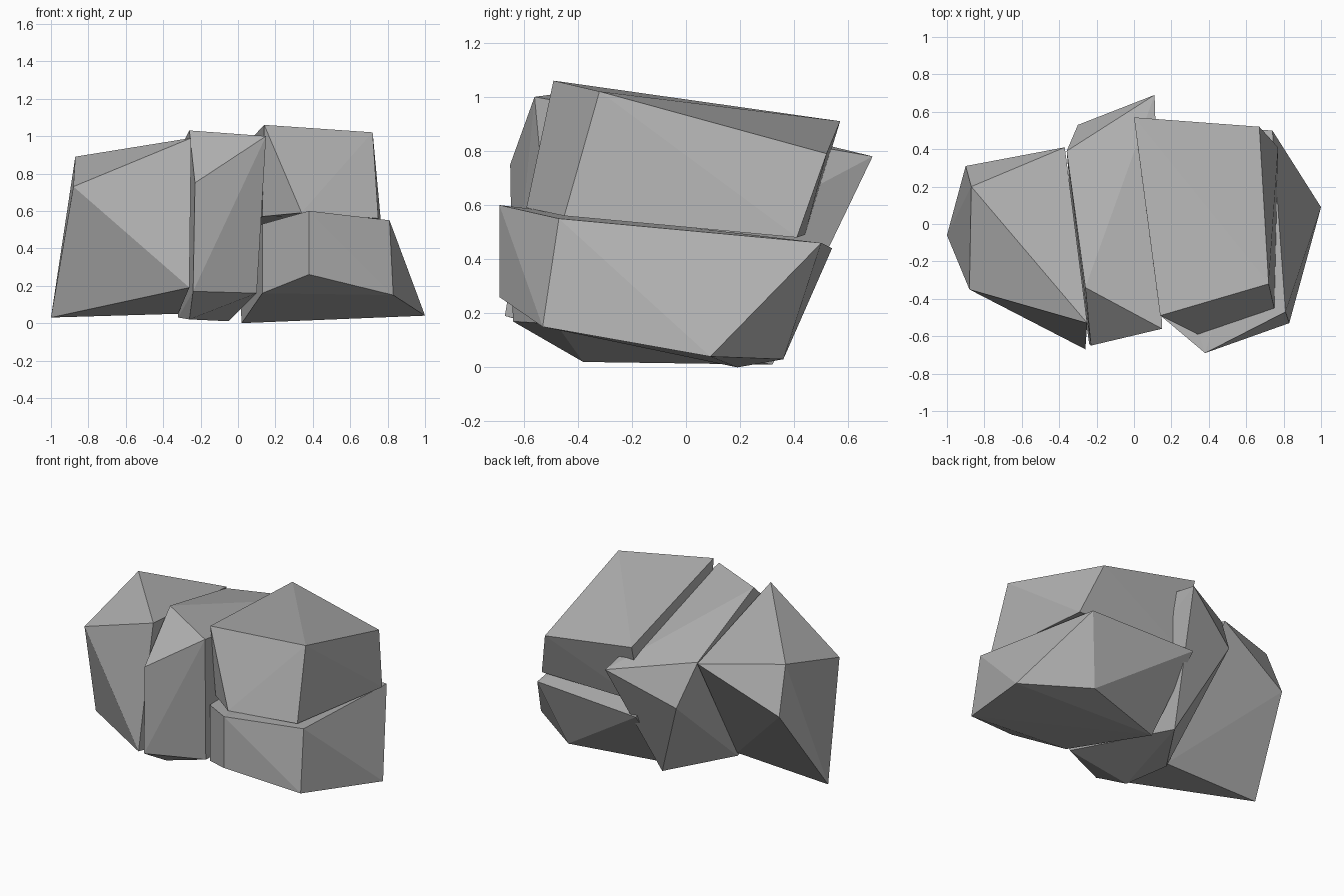
import bpy
import bmesh

# Remove the default object
default_cube = bpy.data.objects.get("Cube")
if default_cube:
    bpy.data.objects.remove(default_cube, do_unlink=True)


def make_material(name, colour):
    material = bpy.data.materials.new(name)
    material.use_nodes = True
    material.diffuse_color = colour
    shader = material.node_tree.nodes["Principled BSDF"]
    shader.inputs["Base Color"].default_value = colour
    shader.inputs["Roughness"].default_value = 0.9
    return material


stone_grey = make_material("stone grey", (0.45, 0.45, 0.45, 1))


def make_boulder(name, corners):
    """Wrap a faceted convex stone around its corner points."""
    bm = bmesh.new()
    for corner in corners:
        bm.verts.new(corner)
    hull = bmesh.ops.convex_hull(bm, input=bm.verts[:])
    leftover = {item for key in ("geom_interior", "geom_unused")
                for item in hull[key] if isinstance(item, bmesh.types.BMVert)}
    bmesh.ops.delete(bm, geom=list(leftover), context="VERTS")
    bmesh.ops.recalc_face_normals(bm, faces=bm.faces[:])
    mesh = bpy.data.meshes.new(name)
    bm.to_mesh(mesh)
    bm.free()
    mesh.materials.append(stone_grey)
    boulder = bpy.data.objects.new(name, mesh)
    bpy.context.collection.objects.link(boulder)
    return boulder


# Large outer stone on the -x side, leaning against the middle one
make_boulder("side_boulder", [
    # top corners
    (-.87, .2, .89), (-.88, -.35, .73), (-.25, -.53, .99), (-.37, .41, .84),
    # back shoulder and foot
    (-.9, .31, .59), (-1, -.06, .03), (-.26, -.67, .19), (-.32, -.08, .05),
])

# Narrow stone wedged through the centre
make_boulder("middle_boulder", [
    # top ridge from front to back
    (-.23, -.65, .75), (.15, -.56, 1), (-.26, -.34, 1.03),
    (-.36, .39, .84), (.11, .69, .78), (-.3, .53, .57),
    # underside
    (-.24, -.64, .17), (.1, -.48, .16), (-.26, -.38, .02),
    (-.32, -.08, .03), (-.05, .32, .01),
])

# Wide base stone on the +x side
make_boulder("lower_boulder", [
    # top rim
    (.13, -.48, .53), (.38, -.69, .6), (.81, -.47, .55),
    (.74, .5, .46), (-.01, .54, .44),
    # bottom rim
    (.13, -.48, .16), (.38, -.69, .26), (.83, -.53, .15),
    (1, .09, .04), (.61, .36, .03), (.02, .19, 0),
])

# Block resting on the base stone
make_boulder("upper_boulder", [
    # sloping top
    (.14, -.49, 1.06), (.72, -.32, 1.02), (.67, .52, .79), (0, .57, .91),
    # bottom rim
    (.13, -.42, .57), (.34, -.59, .59), (.75, -.45, .56),
    (.77, .41, .48), (.02, .44, .49),
])
